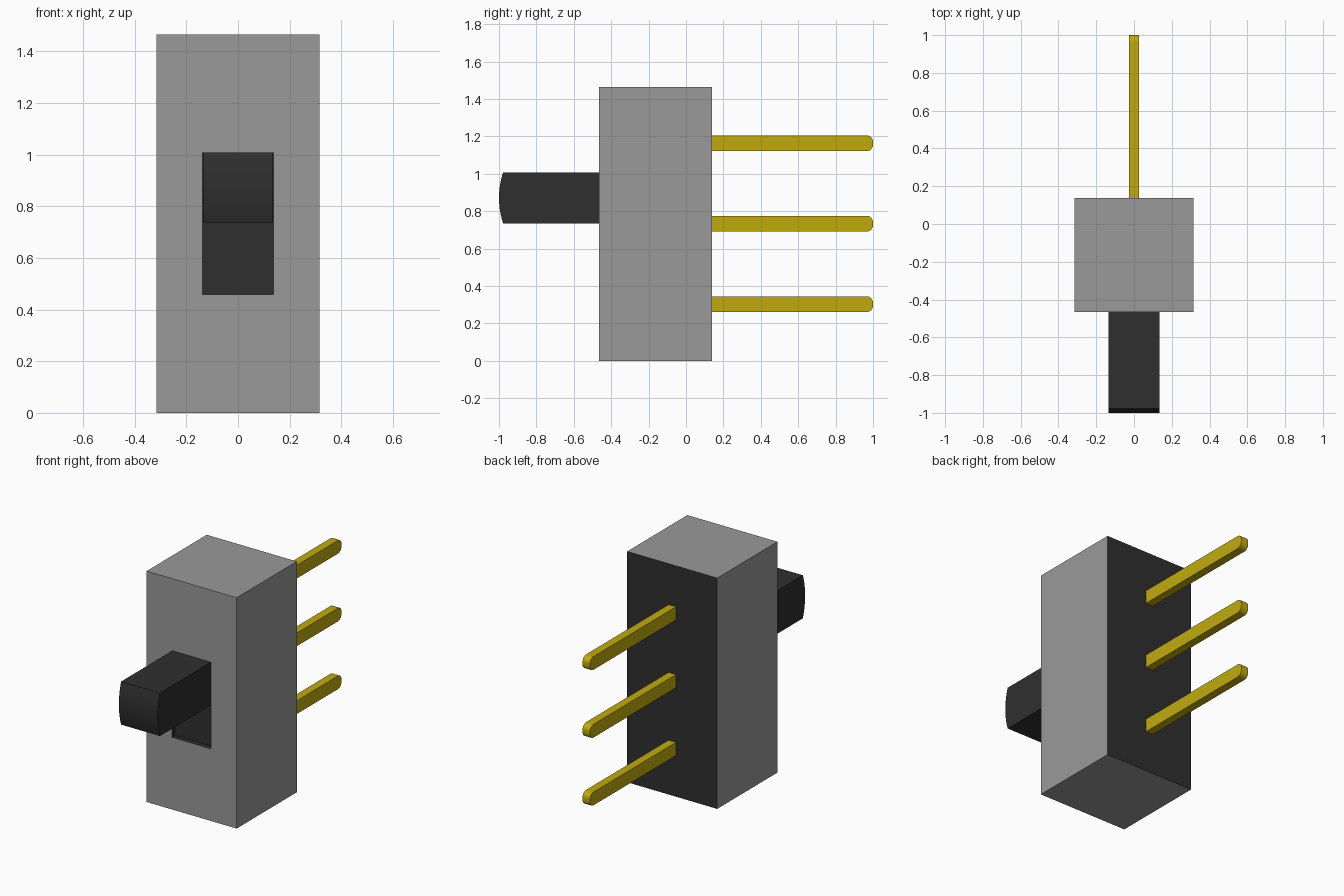
import bpy, bmesh, math
from mathutils import Vector

cube = bpy.data.objects.get("Cube")
if cube:
    bpy.data.objects.remove(cube, do_unlink=True)


def material(name, rgb):
    m = bpy.data.materials.new(name)
    m.use_nodes = True
    m.diffuse_color = (*rgb, 1)
    m.node_tree.nodes["Principled BSDF"].inputs["Base Color"].default_value = (*rgb, 1)
    return m


grey = material("grey metal", (0.32, 0.32, 0.32))
black = material("black plastic", (0.028, 0.028, 0.028))
gold = material("gold contact", (0.53, 0.41, 0.004))


def add_object(name, bm, *mats):
    bmesh.ops.recalc_face_normals(bm, faces=bm.faces)
    mesh = bpy.data.meshes.new(name)
    bm.to_mesh(mesh)
    bm.free()
    for m in mats:
        mesh.materials.append(m)
    obj = bpy.data.objects.new(name, mesh)
    bpy.context.collection.objects.link(obj)
    return obj


def side_extrusion(name, profile, half_width, mat):
    """Extrude a (y, z) outline across x."""
    bm = bmesh.new()
    face = bm.faces.new([bm.verts.new((-half_width, y, z)) for y, z in profile])
    out = bmesh.ops.extrude_face_region(bm, geom=[face])["geom"]
    verts = [g for g in out if isinstance(g, bmesh.types.BMVert)]
    bmesh.ops.translate(bm, verts=verts, vec=(2 * half_width, 0, 0))
    return add_object(name, bm, mat)


FRONT, BACK, HEIGHT, HALF = -0.465, 0.138, 1.465, 0.316
SLOT_HALF, SLOT_LOW, SLOT_HIGH, FLOOR = 0.137, 0.458, 1.008, -0.435

# Housing: grey shell with a dark back and a shallow dark slot in front
bm = bmesh.new()
bmesh.ops.create_cube(bm, size=1)
for v in bm.verts:
    v.co = Vector((v.co.x * 2 * HALF, BACK if v.co.y > 0 else FRONT, (v.co.z + 0.5) * HEIGHT))
bm.normal_update()
front = min(bm.faces, key=lambda f: f.calc_center_median().y)
back = max(bm.faces, key=lambda f: f.calc_center_median().y)
back.material_index = 1
bmesh.ops.inset_individual(bm, faces=[front], thickness=0.1)
for v in front.verts:
    v.co.x = math.copysign(SLOT_HALF, v.co.x)
    v.co.z = SLOT_HIGH if v.co.z > HEIGHT / 2 else SLOT_LOW
walls = bmesh.ops.inset_individual(bm, faces=[front], thickness=0.0)["faces"]
for v in front.verts:
    v.co.y = FLOOR
for f in [front, *walls]:
    f.material_index = 1
add_object("housing", bm, grey, black)

# Slider: square bar with a gently crowned tip
low, high, steps = 0.735, SLOT_HIGH, 10
profile = [(FLOOR, high), (FLOOR, low)]
for i in range(steps + 1):
    t = i / steps
    profile.append((-0.978 - 0.022 * (1 - (2 * t - 1) ** 2), low + t * (high - low)))
slider = side_extrusion("slider", profile, 0.136, black)
for poly in slider.data.polygons:
    poly.use_smooth = poly.normal.y < -0.9

# Contact pins: flat strips with rounded ends
TIP, PIN_HALF, RADIUS = 1.0, 0.042, 0.034
for name, z in (("lower_pin", 0.303), ("middle_pin", 0.733), ("upper_pin", 1.163)):
    profile = [(BACK - 0.02, z + PIN_HALF), (BACK - 0.02, z - PIN_HALF)]
    for side in (-1, 1):
        for i in range(6):
            a = math.radians(18 * (i if side < 0 else 5 - i))
            profile.append((TIP - RADIUS + RADIUS * math.sin(a),
                            z + side * (PIN_HALF - RADIUS + RADIUS * math.cos(a))))
    side_extrusion(name, profile, 0.026, gold)
